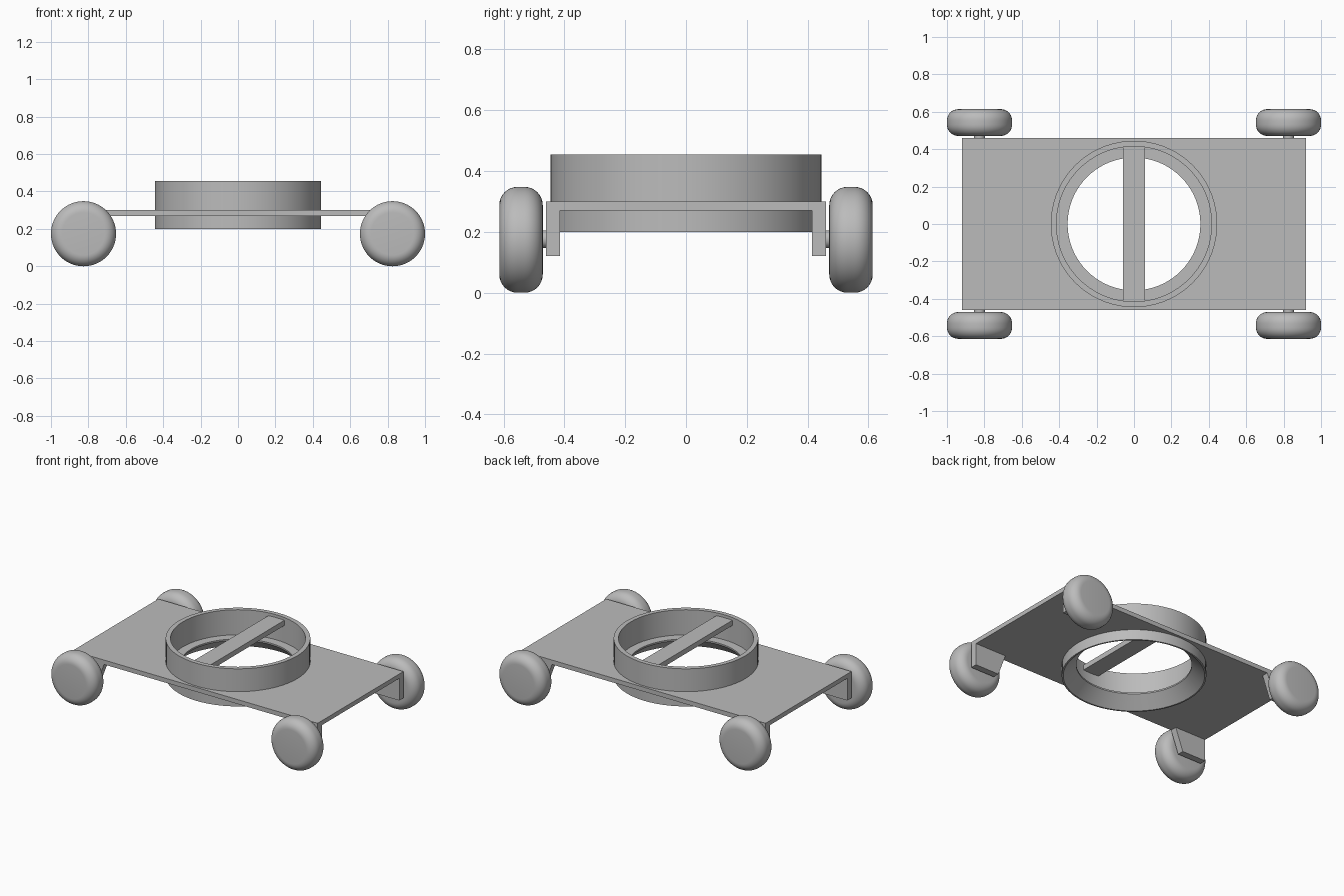
import bpy, bmesh
from math import sin, cos, pi, radians
from mathutils import Matrix, Vector

if "Cube" in bpy.data.objects:
    bpy.data.objects.remove(bpy.data.objects["Cube"])

grey = bpy.data.materials.new("plain_grey")
grey.use_nodes = True
colour = (0.5, 0.5, 0.5, 1)
grey.diffuse_color = colour
grey.node_tree.nodes["Principled BSDF"].inputs["Base Color"].default_value = colour


def finish(name, bm, smooth=False):
    bmesh.ops.recalc_face_normals(bm, faces=bm.faces)
    mesh = bpy.data.meshes.new(name)
    bm.to_mesh(mesh)
    bm.free()
    mesh.materials.append(grey)
    obj = bpy.data.objects.new(name, mesh)
    bpy.context.collection.objects.link(obj)
    if smooth:
        bpy.ops.object.select_all(action="DESELECT")
        obj.select_set(True)
        bpy.context.view_layer.objects.active = obj
        bpy.ops.object.shade_smooth_by_angle(angle=radians(30))
    return obj


def extrude(bm, faces, offset):
    result = bmesh.ops.extrude_face_region(bm, geom=faces)
    verts = [v for v in result["geom"] if isinstance(v, bmesh.types.BMVert)]
    bmesh.ops.translate(bm, verts=verts, vec=Vector(offset))


def lathe(name, profile, closed=True, steps=72, matrix=Matrix()):
    """Spin (radius, height) points about z, then place the result."""
    bm = bmesh.new()
    verts = [bm.verts.new((r, 0, z)) for r, z in profile]
    edges = [bm.edges.new(pair) for pair in zip(verts, verts[1:])]
    if closed:
        edges.append(bm.edges.new((verts[-1], verts[0])))
    bmesh.ops.spin(bm, geom=verts + edges, cent=(0, 0, 0), axis=(0, 0, 1),
                   angle=2 * pi, steps=steps, use_merge=True)
    bmesh.ops.remove_doubles(bm, verts=bm.verts, dist=1e-5)
    bm.transform(matrix)
    return finish(name, bm, smooth=True)


# Flat deck with a round opening
HX, HY, RING = 0.92, 0.46, 0.43
bm = bmesh.new()
corners = [(-HX, -HY), (HX, -HY), (HX, HY), (-HX, HY)]
circle = [(RING * cos(i * pi / 36), RING * sin(i * pi / 36)) for i in range(72)]
for loop in (corners, circle):
    vs = [bm.verts.new((x, y, 0.27)) for x, y in loop]
    for a, b in zip(vs, vs[1:] + vs[:1]):
        bm.edges.new((a, b))
bmesh.ops.triangle_fill(bm, edges=bm.edges[:], use_beauty=True, normal=(0, 0, 1))
extrude(bm, bm.faces[:], (0, 0, 0.03))
finish("deck", bm)

# Collar with an inner ledge and a flared underside
lathe("collar", [(0.445, 0.2), (0.445, 0.455), (0.415, 0.455),
                 (0.415, 0.285), (0.355, 0.285), (0.355, 0.275), (0.435, 0.2)])

# Bar across the collar
bm = bmesh.new()
bmesh.ops.create_cube(bm, size=1, matrix=Matrix.Translation((0, 0, 0.418))
                      @ Matrix.Diagonal((0.12, 0.835, 0.035, 1)))
finish("cross_bar", bm)

# Wheel section: flat sides with rounded shoulders
R, HALF, FILLET = 0.174, 0.0715, 0.06
wheel = [(0, -HALF)]
for side in (-1, 1):
    arc = [(R - FILLET + FILLET * sin(a * pi / 16),
            side * (HALF - FILLET + FILLET * cos(a * pi / 16))) for a in range(9)]
    wheel += arc if side < 0 else arc[::-1]
wheel.append((0, HALF))
axle = [(0, -0.04), (0.029, -0.04), (0.029, 0.04), (0, 0.04)]

# Brackets, axles and wheels at the four corners
for sx, left in ((-1, "right"), (1, "left")):
    for sy, front in ((-1, "front"), (1, "back")):
        label = f"{front}_{left}"
        bm = bmesh.new()
        outline = [(0.68, 0.28), (HX, 0.28), (HX, 0.12), (0.74, 0.12)]
        face = bm.faces.new([bm.verts.new((sx * x, sy * HY, z)) for x, z in outline])
        extrude(bm, [face], (0, -sy * 0.045, 0))
        finish(f"bracket_{label}", bm)

        turn = Matrix.Rotation(pi / 2, 4, "X")
        lathe(f"axle_{label}", axle, False, 32,
              Matrix.Translation((sx * 0.826, sy * 0.47, 0.176)) @ turn)
        lathe(f"wheel_{label}", wheel, False, 64,
              Matrix.Translation((sx * 0.826, sy * 0.5425, 0.174)) @ turn)
